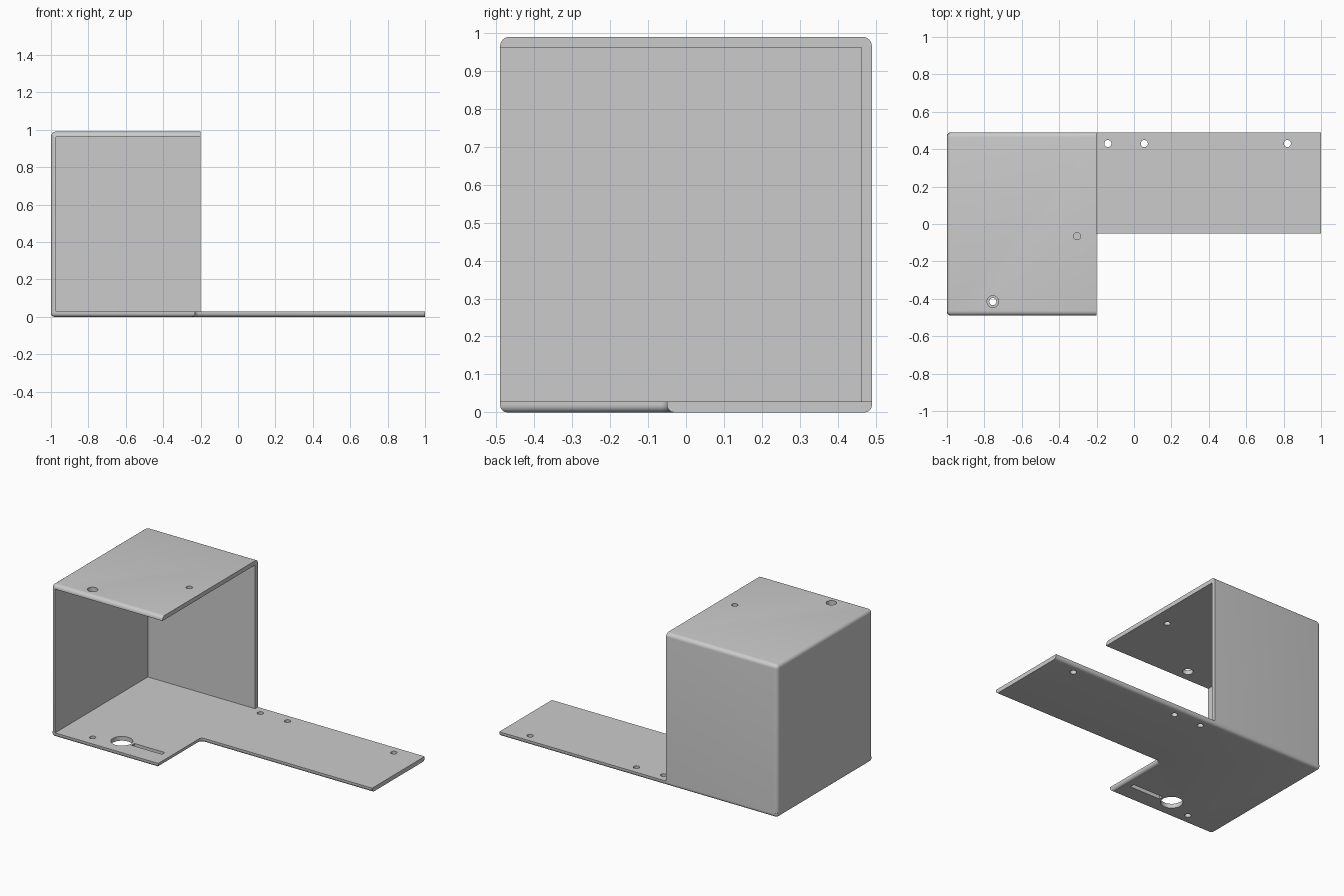
import bpy, bmesh, math
from mathutils import Matrix

cube = bpy.data.objects.get("Cube")
if cube:
    bpy.data.objects.remove(cube)

GREY = (0.6, 0.6, 0.6, 1)
mat = bpy.data.materials.new("plain grey")
mat.use_nodes = True
mat.diffuse_color = GREY
mat.node_tree.nodes["Principled BSDF"].inputs["Base Color"].default_value = GREY

T = 0.028                      # sheet thickness
R = 0.025                      # outer rounding
LEFT, OPEN, END = -1.0, -0.2, 1.0
DEPTH, TOP = 0.49, 0.99
STEP_X, STEP_Y = -0.23, -0.05  # inner corner of the L-shaped floor


def finish(bm, name):
    bmesh.ops.recalc_face_normals(bm, faces=bm.faces)
    mesh = bpy.data.meshes.new(name)
    bm.to_mesh(mesh)
    bm.free()
    obj = bpy.data.objects.new(name, mesh)
    bpy.context.collection.objects.link(obj)
    mesh.materials.append(mat)
    return obj


def add_box(bm, lo, hi):
    size = [b - a for a, b in zip(lo, hi)]
    mid = [(a + b) / 2 for a, b in zip(lo, hi)]
    m = Matrix.Translation(mid) @ Matrix.Diagonal((*size, 1))
    bmesh.ops.create_cube(bm, size=1, matrix=m)


def add_drill(bm, x, y, z, r):
    bmesh.ops.create_cone(bm, cap_ends=True, segments=32, radius1=r, radius2=r,
                          depth=0.2, matrix=Matrix.Translation((x, y, z)))


def round_edges(bm, rule):
    edges = [e for e in bm.edges if rule(*[v.co for v in e.verts])]
    bmesh.ops.bevel(bm, geom=edges, offset=R, segments=6, profile=0.5,
                    affect='EDGES', clamp_overlap=True)


def cut(obj, cutter):
    mod = obj.modifiers.new("cut", 'BOOLEAN')
    mod.operation, mod.solver, mod.object = 'DIFFERENCE', 'EXACT', cutter
    select(obj)
    bpy.ops.object.modifier_apply(modifier=mod.name)
    bpy.data.objects.remove(cutter)


def select(obj):
    bpy.ops.object.select_all(action='DESELECT')
    obj.select_set(True)
    bpy.context.view_layer.objects.active = obj


# Cover: top, left and back walls of a rounded box
bm = bmesh.new()
add_box(bm, (LEFT, -DEPTH, 0), (OPEN, DEPTH, TOP))
round_edges(bm, lambda a, b: min(a.x, b.x) < OPEN - 0.01 )
cover = finish(bm, "cover")

bm = bmesh.new()
add_box(bm, (LEFT + T, -1, -1), (1, DEPTH - T, TOP - T))
cut(cover, finish(bm, "cavity_cutter"))
bm = bmesh.new()
add_box(bm, (-2, -2, -1), (2, 2, T))
cut(cover, finish(bm, "base_cutter"))
bm = bmesh.new()
add_drill(bm, -0.755, -0.415, TOP, 0.031)
add_drill(bm, -0.305, -0.065, TOP, 0.019)
cut(cover, finish(bm, "cover_drill"))

# Floor: L-shaped plate with a small fillet in the inner corner
F = 0.02
fillet = [(STEP_X + F - F * math.cos(a), STEP_Y - F + F * math.sin(a))
          for a in [i * math.pi / 8 for i in range(5)]]
outline = [(LEFT, -DEPTH), (STEP_X, -DEPTH), *fillet,
           (END, STEP_Y), (END, DEPTH), (LEFT, DEPTH)]
bm = bmesh.new()
face = bm.faces.new([bm.verts.new((x, y, 0)) for x, y in outline])
ext = bmesh.ops.extrude_face_region(bm, geom=[face])
for v in ext["geom"]:
    if isinstance(v, bmesh.types.BMVert):
        v.co.z = T
bmesh.ops.recalc_face_normals(bm, faces=bm.faces)


def floor_edge(a, b):
    bottom = max(a.z, b.z) < 0.001 and min(a.x, b.x) < END - 0.01
    upright = abs(a.z - b.z) > 0.01 and a.x < LEFT + 0.01
    return bottom or upright


round_edges(bm, floor_edge)
floor = finish(bm, "floor_plate")

# Floor openings: screw holes, large round hole and slot
bm = bmesh.new()
for x in (-0.14, 0.055, 0.82):
    add_drill(bm, x, 0.43, 0, 0.019)
add_drill(bm, -0.755, -0.415, 0, 0.019)
add_drill(bm, -0.585, -0.358, 0, 0.065)
add_box(bm, (-0.505, -0.373, -0.1), (-0.285, -0.343, 0.1))
cut(floor, finish(bm, "floor_drill"))

for obj in (cover, floor):
    select(obj)
    bpy.ops.object.shade_smooth_by_angle(angle=math.radians(30))
